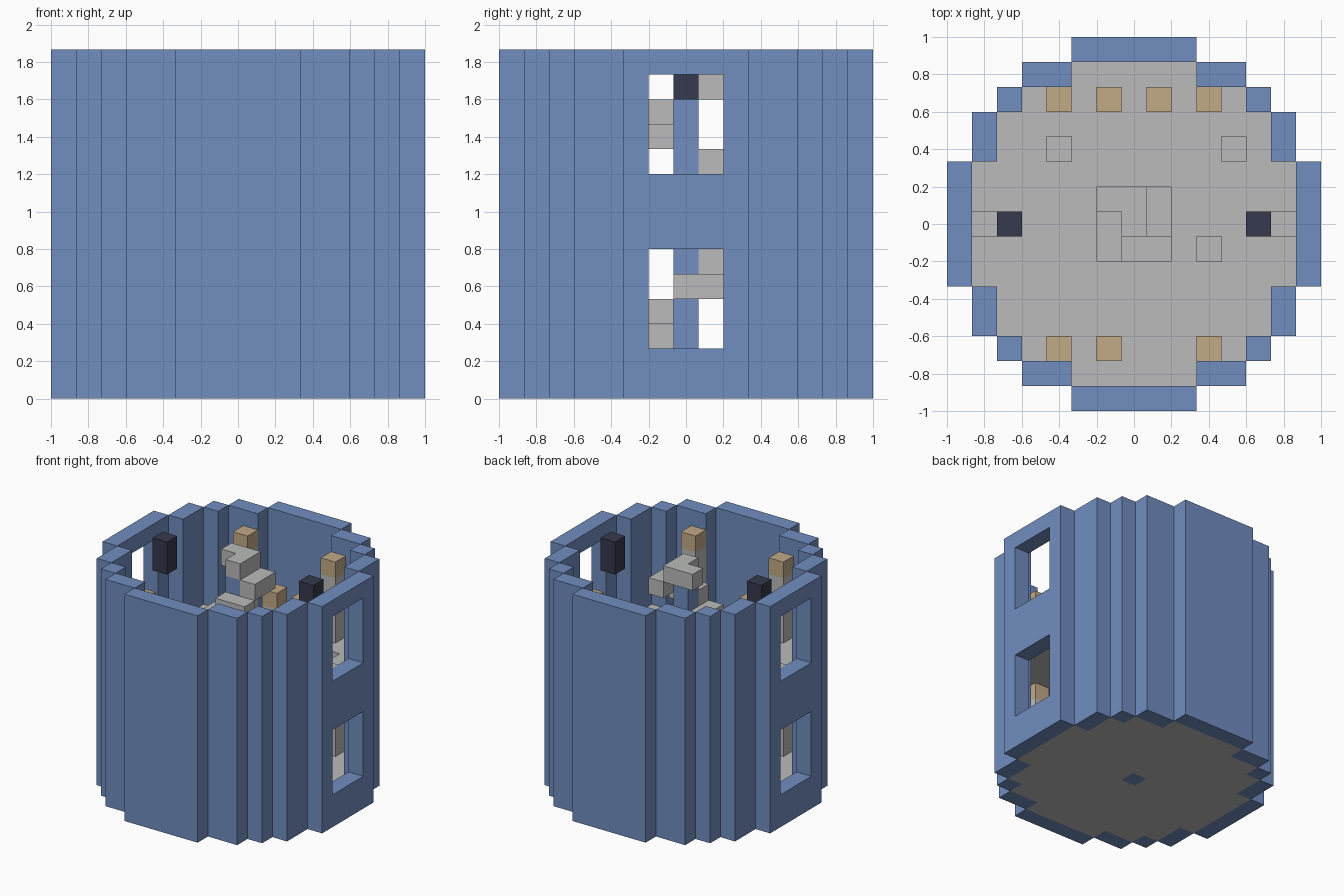
import bpy, bmesh
from mathutils import Vector

if "Cube" in bpy.data.objects:
    bpy.data.objects.remove(bpy.data.objects["Cube"], do_unlink=True)

U = 2 / 15          # edge of one building block
LAYERS = 14


def material(name, rgb):
    m = bpy.data.materials.new(name)
    m.use_nodes = True
    m.diffuse_color = (*rgb, 1)
    m.node_tree.nodes["Principled BSDF"].inputs["Base Color"].default_value = (*rgb, 1)
    return m


BLUE = material("wall blue", (0.165, 0.27, 0.53))
GREY = material("stone grey", (0.49, 0.50, 0.49))
TAN = material("pale tan", (0.54, 0.40, 0.24))
DARK = material("dark slate", (0.035, 0.042, 0.075))


def blocks(name, cells, mat):
    """Make one closed shell around a set of block cells."""
    cells = set(cells)
    bm = bmesh.new()
    for c in cells:
        for axis in range(3):
            for s in (-1, 1):
                n = list(c)
                n[axis] += s
                if tuple(n) in cells:
                    continue
                corners = []
                for a, b in ((-1, -1), (1, -1), (1, 1), (-1, 1)):
                    p = Vector((c[0], c[1], c[2] + 0.5))
                    p[axis] += s / 2
                    p[(axis + 1) % 3] += a / 2
                    p[(axis + 2) % 3] += b / 2
                    corners.append(bm.verts.new(p * U))
                bm.faces.new(corners if s > 0 else corners[::-1])
    bmesh.ops.remove_doubles(bm, verts=bm.verts, dist=0.001)
    bmesh.ops.dissolve_limit(bm, angle_limit=0.01, verts=bm.verts, edges=bm.edges)
    me = bpy.data.meshes.new(name)
    bm.to_mesh(me)
    bm.free()
    me.materials.append(mat)
    ob = bpy.data.objects.new(name, me)
    bpy.context.collection.objects.link(ob)


# Plan: inner half width of each row, and the ring around it
INNER = [6, 6, 6, 5, 5, 4, 2]
disc = {(x, y) for y in range(-6, 7) for x in range(-INNER[abs(y)], INNER[abs(y)] + 1)}
ring = {(x + dx, y + dy) for x, y in disc
        for dx, dy in ((1, 0), (-1, 0), (0, 1), (0, -1))} - disc

# Round wall with two windows on each side
window_layers = {2, 3, 4, 5, 9, 10, 11, 12}
blocks("tower_wall", {(x, y, z) for x, y in ring for z in range(LAYERS)
                      if not (abs(x) == 7 and abs(y) <= 1 and z in window_layers)}, BLUE)

# Floors, the upper one with the stairwell and small openings
well = {(x, y) for x in (-1, 0, 1) for y in (-1, 0, 1)}
openings = {(-3, 3), (4, 3), (3, -1)}
blocks("ground_floor", {(x, y, 0) for x, y in disc - {(0, 0)}}, GREY)
blocks("upper_floor", {(x, y, 7) for x, y in disc - well - openings}, GREY)

# Spiral stair around a central column
blocks("stair_column", {(0, 0, z) for z in range(LAYERS - 1)}, BLUE)
turns = [((1, 0), (1, 1)), ((-1, 1), (0, 1)), ((-1, -1), (-1, 0)), ((0, -1), (1, -1))]
steps = {(x, y, z) for z in range(1, LAYERS) for x, y in turns[z % 4]}
blocks("spiral_stair", steps | {(0, 0, LAYERS - 1)}, GREY)

# Posts with tan caps: (x, y, cap layer), per storey
caps = [(x, y, 12 if abs(x) == 3 else 9)
        for x, y in ((-3, 5), (-1, 5), (1, 5), (3, 5), (-3, -5), (-1, -5), (3, -5))]
for i, (x, y, top) in enumerate(caps):
    for storey, base, cap in (("upper", 8, top), ("lower", 1, top - 6)):
        blocks(f"{storey}_post_{i}", {(x, y, z) for z in range(base, cap)}, GREY)
        blocks(f"{storey}_post_cap_{i}", {(x, y, cap)}, TAN)

# Dark lamps and low ledges by the side windows
for side, s in (("left", 1), ("right", -1)):
    blocks(f"{side}_lamp", {(5 * s, 0, 12), (5 * s, 0, 13)}, DARK)
    blocks(f"{side}_ledge", {(6 * s, 0, 8)}, GREY)
